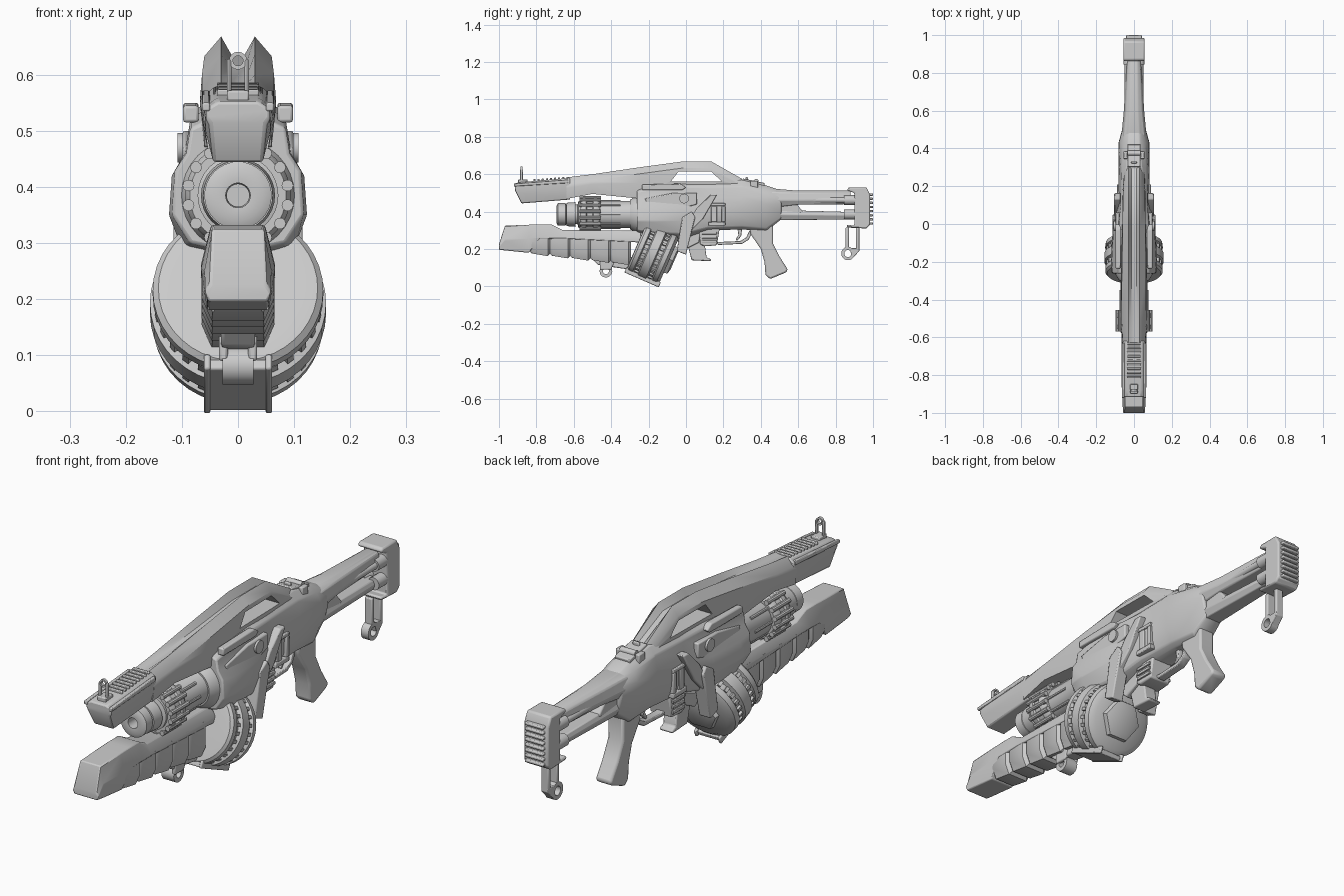
import bpy, bmesh, math
from mathutils import Vector, Matrix


def finish(name, bm, bevel=0.0):
    bmesh.ops.remove_doubles(bm, verts=bm.verts, dist=1e-5)
    bmesh.ops.recalc_face_normals(bm, faces=bm.faces)
    me = bpy.data.meshes.new(name)
    bm.to_mesh(me)
    bm.free()
    ob = bpy.data.objects.new(name, me)
    bpy.context.collection.objects.link(ob)
    if bevel:
        m = ob.modifiers.new("bevel", 'BEVEL')
        m.width, m.segments, m.limit_method = bevel, 2, 'ANGLE'
    return ob


def skin(name, rings, bevel=0.0):
    """Join closed rings of points into a capped solid."""
    bm = bmesh.new()
    vs = [[bm.verts.new(p) for p in r] for r in rings]
    n = len(vs[0])
    for a, b in zip(vs, vs[1:]):
        for i in range(n):
            bm.faces.new((a[i], a[(i + 1) % n], b[(i + 1) % n], b[i]))
    bm.faces.new(vs[0])
    bm.faces.new(vs[-1])
    return finish(name, bm, bevel)


def loft(name, stations, bevel=0.0):
    """Stations are (y, right half contour of (x, z)), mirrored across x."""
    return skin(name, [[(x, y, z) for x, z in h] + [(-x, y, z) for x, z in reversed(h)]
                       for y, h in stations], bevel)


def prism(name, pts, x0, x1, bevel=0.006):
    return skin(name, [[(x, y, z) for y, z in pts] for x in (x0, x1)], bevel)


def pair(name, pts, x0, x1, bevel=0.005):
    for s, side in ((1, "right"), (-1, "left")):
        prism(f"{name}_{side}", pts, s * x0, s * x1, bevel)


def box(name, c, size, tilt=0.0, bevel=0.004, roll=None):
    bm = bmesh.new()
    rot = roll if roll else Matrix.Rotation(tilt, 4, 'X')
    bmesh.ops.create_cube(bm, size=1, matrix=Matrix.Translation(c) @ rot @ Matrix.Diagonal((*size, 1)))
    return finish(name, bm, bevel)


def lathe(name, prof, c, axis=(0, 1, 0), n=32, closed=False):
    """Spin (distance along axis, radius) about the axis through c."""
    q = Vector((0, 0, 1)).rotation_difference(Vector(axis))
    bm = bmesh.new()
    rings = [[bm.verts.new(Vector(c) + q @ Vector((r * math.cos(a), r * math.sin(a), t)))
              for a in (2 * math.pi * i / n for i in range(n))] for t, r in prof]
    links = list(zip(rings, rings[1:])) + ([(rings[-1], rings[0])] if closed else [])
    for a, b in links:
        for i in range(n):
            bm.faces.new((a[i], a[(i + 1) % n], b[(i + 1) % n], b[i]))
    if not closed:
        bm.faces.new(rings[0])
        bm.faces.new(rings[-1])
    return finish(name, bm)


def rod(name, a, b, r, n=16):
    d = Vector(b) - Vector(a)
    return lathe(name, [(0, r), (d.length, r)], a, d.normalized(), n)


# Upper shell with grooved carry handle
def shell(y, top, bot, w, g):
    return (y, [(.012, top - g), (.03, top), (w, top - .035), (w + .004, (top + bot) / 2), (w - .004, bot)])

upper = loft("carry_handle_shell", [
    shell(-.64, .583, .468, .058, .004), shell(-.5, .60, .495, .064, .012),
    shell(-.25, .637, .47, .064, .025), shell(-.02, .668, .49, .06, .032),
    shell(.136, .668, .5, .058, .032), shell(.30, .575, .5, .05, .01)])
cut = prism("handle_cutter", [(-.08, .562), (-.04, .615), (.135, .615), (.19, .562)], -.2, .2, 0)
cut.hide_render = True
cut.display_type = 'WIRE'
mod = upper.modifiers.new("opening", 'BOOLEAN')
mod.object, mod.operation, mod.solver = cut, 'DIFFERENCE', 'EXACT'

# Front upper guard, its lip, ribs and iron sight
loft("upper_guard", [
    (-.915, [(.036, .552), (.056, .54), (.057, .525), (.05, .515)]),
    (-.88, [(.04, .558), (.06, .54), (.058, .5), (.044, .444)]),
    (-.62, [(.04, .580), (.06, .565), (.06, .51), (.046, .465)])], .005)
pair("guard_rail", [(-.92, .535), (-.92, .55), (-.63, .572), (-.63, .553)], .05, .064, .003)
for i in range(9):
    y = -.81 + i * .022
    box(f"guard_rib_{i}", (0, y, .567 + (y + .81) * .07), (.075, .011, .014), .07, .003)
box("sight_base", (0, -.872, .562), (.04, .05, .02))
for s in (-1, 1):
    box(f"sight_ear_{s}", (s * .016, -.88, .593), (.008, .016, .07))
lathe("sight_ring", [(-.006, .009), (-.006, .016), (.006, .016), (.006, .009)], (0, -.88, .625), n=16, closed=True)

# Main receiver body
loft("receiver", [
    (-.262, [(.05, .52), (.085, .505), (.092, .46), (.112, .43), (.118, .35), (.085, .30), (.04, .29)]),
    (-.19, [(.05, .545), (.085, .52), (.095, .46), (.118, .42), (.123, .35), (.1, .29), (.04, .27)]),
    (-.02, [(.05, .555), (.08, .535), (.088, .46), (.108, .42), (.112, .35), (.09, .28), (.04, .25)]),
    (.12, [(.05, .555), (.07, .53), (.075, .47), (.082, .43), (.082, .36), (.07, .315), (.04, .30)]),
    (.30, [(.04, .57), (.068, .535), (.078, .48), (.082, .44), (.075, .37), (.055, .32), (.03, .305)]),
    (.43, [(.03, .54), (.06, .515), (.08, .48), (.082, .44), (.07, .37), (.048, .31), (.03, .295)]),
    (.51, [(.025, .512), (.045, .5), (.058, .475), (.06, .44), (.05, .4), (.04, .365), (.025, .36)])], .006)
pair("side_rail", [(-.235, .515), (-.235, .545), (-.03, .55), (0, .53), (-.02, .515)], .07, .098)
pair("slanted_brace", [(.06, .42), (.13, .49), (.165, .49), (.09, .36), (.0, .27), (-.03, .28)], .06, .105)
pair("drum_brace", [(-.02, .37), (.03, .4), (.05, .37), (.0, .17), (-.05, .19)], .06, .115)
pair("port_frame_top", [(.12, .43), (.12, .445), (.21, .445), (.21, .43)], .06, .09, .003)
pair("port_frame_bottom", [(.12, .325), (.12, .345), (.21, .345), (.21, .325)], .06, .09, .003)
pair("port_cover", [(.135, .345), (.135, .43), (.165, .43), (.165, .345)], .06, .088, .003)
pair("port_post", [(.19, .345), (.19, .43), (.21, .43), (.21, .345)], .06, .09, .003)
pair("side_panel", [(-.22, .47), (-.07, .5), (.06, .5), (.06, .44), (-.04, .41), (-.2, .42)], .06, .099)
for s in (-1, 1):
    rod(f"pivot_pin_{s}", (s * .06, -.01, .47), (s * .108, -.01, .47), .026, 20)

# Barrel, muzzle and ribbed collar
BZ = .385
lathe("barrel", [(-.50, .02), (-.69, .022), (-.692, .045), (-.685, .06), (-.645, .06), (-.64, .052),
                 (-.58, .052), (-.575, .072), (-.27, .072), (-.24, .085), (-.24, .02)], (0, 0, BZ), closed=True)
lathe("muzzle_band", [(-.64, .05), (-.64, .062), (-.59, .066), (-.59, .05)], (0, 0, BZ), closed=True)
lathe("collar", [(-.565, .06), (-.565, .086), (-.55, .094), (-.535, .094), (-.53, .086), (-.50, .086),
                 (-.495, .094), (-.475, .094), (-.46, .084), (-.46, .06)], (0, 0, BZ), closed=True)
lathe("barrel_seat", [(-.30, .06), (-.30, .078), (-.255, .105), (-.24, .105), (-.24, .06)], (0, 0, BZ), closed=True)
for i in range(16):
    a = 2 * math.pi * (i + .5) / 16
    x, z = .09 * math.cos(a), BZ + .09 * math.sin(a)
    rod(f"collar_knob_{i}", (x, -.57, z), (x, -.455, z), .0105, 10)
for i in range(8):
    a = math.pi * i / 4
    x, z = .07 * math.cos(a), BZ + .07 * math.sin(a)
    rod(f"barrel_rib_{i}", (x, -.46, z), (x, -.35, z), .007, 8)

# Lower foregrip: nose, spine and ribbed underside
loft("foregrip_nose", [
    (-1.0, [(.05, .225), (.06, .21), (.052, .196)]),
    (-.968, [(.046, .325), (.06, .25), (.055, .193)]),
    (-.84, [(.048, .33), (.066, .255), (.055, .18)]),
    (-.785, [(.048, .332), (.066, .262), (.066, .255)]),
    (-.72, [(.048, .332), (.066, .262), (.066, .255)]),
    (-.66, [(.045, .302), (.066, .262), (.066, .255)]),
    (-.24, [(.045, .298), (.066, .262), (.066, .235)])], .006)
for i in range(5):
    y0, y1 = -.835 + i * .108, -.835 + (i + 1) * .108
    f = lambda y: .178 - (y + .835) * .11
    h = lambda b, w: [(w, .265), (w, b + .04), (w - .018, b)]
    loft(f"foregrip_rib_{i}", [(y0, h(f(y0) + .008, .055)), (y0 + .012, h(f(y0) - .002, .063)),
                               (y1 - .012, h(f(y1) - .004, .065)), (y1, h(f(y1) + .008, .055))])
prism("sling_bracket", [(-.50, .145), (-.47, .115), (-.30, .09), (-.27, .16)], -.03, .03)
pair("sling_lug", [(-.46, .14), (-.46, .09), (-.40, .09), (-.38, .14)], .018, .034)
lathe("front_sling_ring", [(-.028, .016), (-.028, .034), (.028, .034), (.028, .016)], (0, -.428, .082),
      (1, 0, 0), 20, True)

# Tilted drum magazine with two slotted bands
C, TILT = Vector((0, -.174, .182)), -math.radians(23.5)
R = Matrix.Rotation(TILT, 4, 'X')
AX = R @ Vector((0, 1, 0))
lathe("drum", [(-.095, .03), (-.097, .12), (-.095, .142), (-.085, .152), (-.062, .152), (-.056, .14),
               (-.034, .14), (-.028, .157), (.018, .157), (.024, .14), (.048, .14), (.054, .153),
               (.078, .15), (.094, .125), (.094, .03)], C, AX, 40)
for t in (-.045, .036):
    for i in range(28):
        sp = Matrix.Rotation(2 * math.pi * i / 28, 4, 'Y')
        box("drum_slot_bar", C + R @ sp @ Vector((.143, t, 0)), (.014, .022, .013), bevel=0, roll=R @ sp)
box("drum_strap", C + R @ Vector((0, -.002, -.148)), (.12, .185, .02), TILT)
lathe("drum_hub", [(.08, .095), (.112, .085), (.12, .06)], C, AX, 6)
for s in (-1, 1):
    box(f"drum_latch_{s}", C + R @ Vector((s * .055, 0, -.145)), (.012, .2, .03), TILT)

# Lower frame: selector box, lever, trigger and guard
prism("selector_box", [(.07, .31), (.075, .225), (.10, .215), (.165, .22), (.18, .31)], -.05, .05)
for i in range(3):
    pair(f"selector_fin_{i}", [(.085, .235 + i * .022), (.085, .248 + i * .022),
                               (.165, .248 + i * .022), (.165, .235 + i * .022)], .04, .057, .002)
prism("release_lever", [(.0, .26), (.03, .14), (.13, .135), (.135, .145), (.11, .155), (.10, .225), (.06, .28)], -.03, .03)
prism("front_underframe", [(-.08, .28), (.0, .2), (.07, .235), (.08, .31)], -.045, .045)
prism("trigger", [(.275, .31), (.30, .31), (.295, .27), (.275, .245), (.265, .25), (.28, .275)], -.01, .01, .003)
prism("trigger_guard", [(.16, .24), (.17, .222), (.30, .228), (.335, .25), (.36, .30), (.34, .30),
                        (.322, .262), (.29, .243), (.18, .238)], -.018, .018, .003)

# Pistol grip with flared foot
loft_pts = [(.34, .325), (.345, .28), (.40, .20), (.42, .13), (.425, .06), (.45, .04), (.535, .075),
            (.545, .09), (.50, .16), (.465, .23), (.465, .33)]
prism("pistol_grip", loft_pts, -.036, .036, .014)

# Stock: tapered top bar, lower bar, gusset and tubes
loft("stock_upper_bar", [
    (.44, [(.03, .525), (.06, .505), (.07, .46), (.05, .42)]),
    (.60, [(.022, .512), (.045, .5), (.055, .46), (.04, .437)]),
    (.88, [(.018, .512), (.032, .5), (.038, .465), (.03, .44)])], .005)
loft("stock_lower_bar", [
    (.46, [(.04, .41), (.05, .385), (.035, .355)]),
    (.88, [(.028, .398), (.036, .38), (.026, .358)])], .004)
prism("stock_gusset", [(.48, .45), (.59, .442), (.63, .395), (.48, .37)], -.04, .04)
for s in (-1, 1):
    rod(f"stock_tube_{s}", (s * .034, .52, .462), (s * .034, .88, .462), .015)
    for z in (.385, .462):
        rod(f"tube_cap_{s}_{z}", (s * .03, .845, z), (s * .03, .93, z), .026)

# Butt plate with ridges
prism("butt_plate", [(.90, .325), (.90, .50), (.86, .515), (.87, .53), (.965, .53), (.985, .49),
                     (.985, .33), (.965, .31), (.86, .315), (.86, .33)], -.056, .056, .01)
for i in range(8):
    box(f"butt_ridge_{i}", (0, .986, .337 + i * .022), (.085, .028, .012))

# Rear sling arm: slotted strut ending in a ring
for i, y in enumerate((.862, .918)):
    box(f"sling_strut_{i}", (0, y, .255), (.034, .018, .12))
prism("sling_arm_foot", [(.853, .205), (.927, .205), (.927, .19), (.89, .15), (.875, .2)], -.017, .017, .004)
lathe("rear_sling_ring", [(-.017, .019), (-.017, .036), (.017, .036), (.017, .019)], (0, .866, .176),
      (1, 0, 0), 20, True)

# Rear sight assembly
box("rear_sight_base", (0, .36, .553), (.07, .12, .025), -.2)
for s in (-1, 1):
    box(f"rear_sight_wing_{s}", (s * .045, .365, .545), (.02, .04, .04))
rod("rear_sight_drum", (-.035, .375, .562), (.035, .375, .562), .013)
box("rear_sight_blade", (0, .325, .57), (.03, .012, .03))

# Smooth shading with sharp creases kept
bpy.ops.object.select_all(action='DESELECT')
for ob in bpy.data.objects:
    if ob.type == 'MESH' and ob is not cut:
        ob.select_set(True)
        bpy.context.view_layer.objects.active = ob
bpy.ops.object.shade_smooth_by_angle(angle=math.radians(35))
